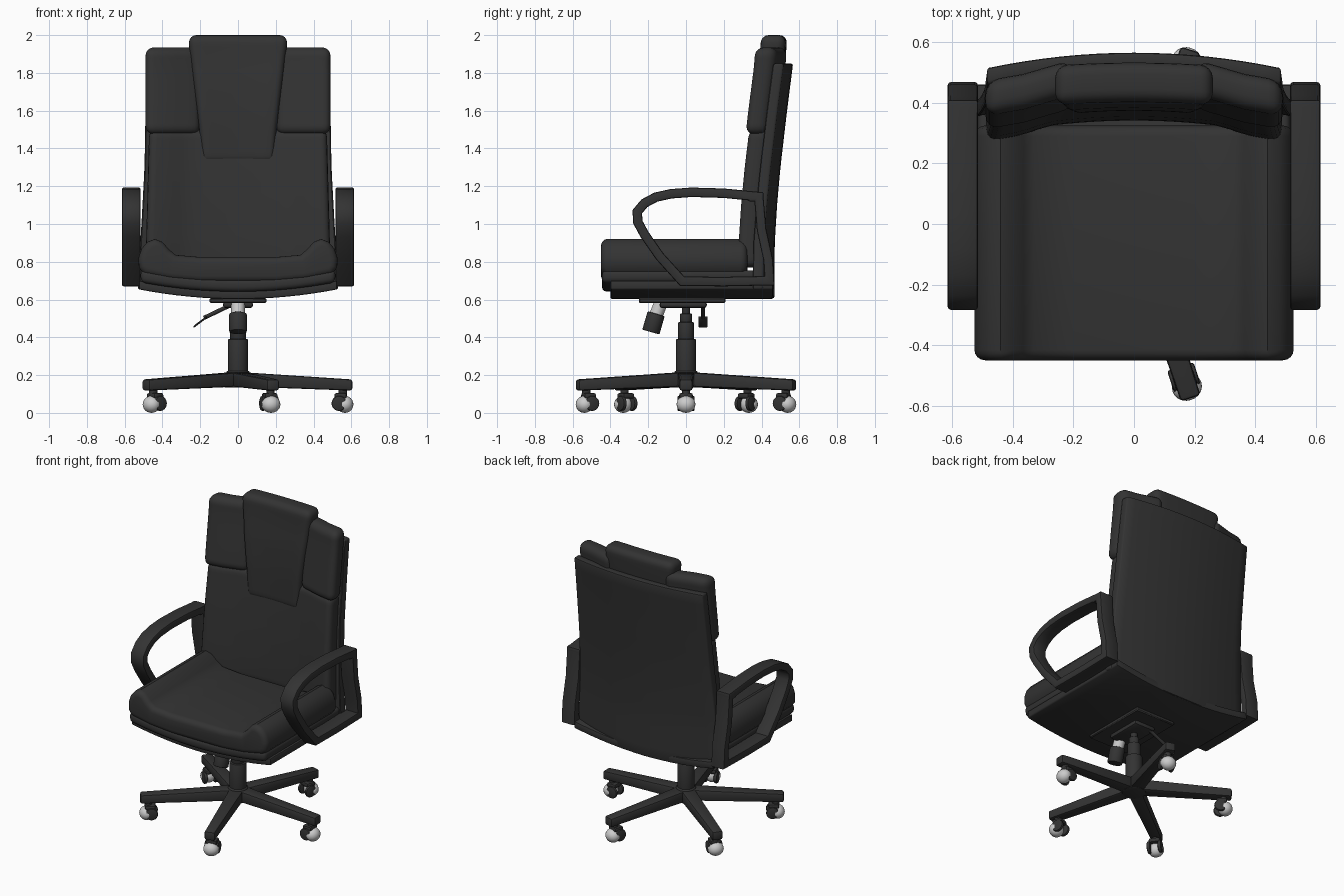
import bpy, bmesh, math
from mathutils import Vector, Matrix

if "Cube" in bpy.data.objects:
    bpy.data.objects.remove(bpy.data.objects["Cube"])


def material(name, v):
    m = bpy.data.materials.new(name)
    m.diffuse_color = (v, v, v, 1)
    m.use_nodes = True
    m.node_tree.nodes["Principled BSDF"].inputs["Base Color"].default_value = m.diffuse_color
    return m


BLACK = material("black leather and plastic", 0.033)
GREY = material("light grey", 0.6)


def finish(bm, name, mat=BLACK, f=None):
    if f:
        for v in bm.verts:
            v.co = Vector(f(*v.co))
    bmesh.ops.recalc_face_normals(bm, faces=bm.faces)
    me = bpy.data.meshes.new(name)
    bm.to_mesh(me)
    bm.free()
    me.materials.append(mat)
    ob = bpy.data.objects.new(name, me)
    bpy.context.collection.objects.link(ob)
    return ob


def bevel_sharp(bm, width, seg, angle=50):
    bmesh.ops.recalc_face_normals(bm, faces=bm.faces)
    es = [e for e in bm.edges if e.calc_face_angle(0) > math.radians(angle)]
    bmesh.ops.bevel(bm, geom=es, offset=width, segments=seg, profile=0.5,
                    affect='EDGES', clamp_overlap=True)


def box(name, lo, hi, r=0.0, seg=3, cuts=(0, 0, 0), f=None, mat=BLACK):
    """Rounded box, sliced for resolution, then bent by f."""
    bm = bmesh.new()
    bmesh.ops.create_cube(bm, size=1)
    for v in bm.verts:
        v.co = Vector([lo[i] + (v.co[i] + 0.5) * (hi[i] - lo[i]) for i in range(3)])
    if r:
        bevel_sharp(bm, r, seg)
    for i in range(3):
        for k in range(1, cuts[i] + 1):
            p, n = Vector(), Vector()
            p[i] = lo[i] + (hi[i] - lo[i]) * k / (cuts[i] + 1)
            n[i] = 1
            bmesh.ops.bisect_plane(bm, geom=bm.verts[:] + bm.edges[:] + bm.faces[:],
                                   plane_co=p, plane_no=n, dist=1e-5)
    return finish(bm, name, mat, f)


def rod(name, a, b, r1, r2=None, n=24, mat=BLACK, bevel=0.0):
    """Cylinder or cone from point a to point b."""
    a, b = Vector(a), Vector(b)
    bm = bmesh.new()
    bmesh.ops.create_cone(bm, cap_ends=True, segments=n, radius1=r1,
                          radius2=r1 if r2 is None else r2, depth=(b - a).length)
    if bevel:
        bevel_sharp(bm, bevel, 2)
    q = (b - a).to_track_quat('Z', 'Y').to_matrix().to_4x4()
    bmesh.ops.transform(bm, matrix=Matrix.Translation((a + b) / 2) @ q, verts=bm.verts)
    return finish(bm, name, mat)


def lerp(t, pts):
    for (a, va), (b, vb) in zip(pts, pts[1:]):
        if t <= b:
            return va + (vb - va) * max(0, (t - a) / (b - a))
    return pts[-1][1]


# Backrest lean: rear surface y for a height, with curve across the width
LEAN = [(0.6, 0.468), (0.9, 0.47), (1.1, 0.482), (1.3, 0.50), (1.6, 0.535),
        (1.85, 0.567), (2.0, 0.575)]


def back_y(x, z):
    return lerp(z, LEAN) - 0.05 * (x / 0.48) ** 2


# Back shell
def shell(x, y, z):
    w = lerp(z, [(0.65, 0.53), (1.3, 0.495), (1.85, 0.485)])
    zz = z + 0.05 * x * x * lerp(z, [(0.61, 1), (1.0, 0)])
    return x * w, back_y(x * w, z) + y, zz


box("back_shell", (-1, -0.055, 0.605), (1, 0, 1.85), 0.012, 2, (15, 0, 16), shell)


# Lower back pad, thicker at its sides
def lower_pad(x, y, z):
    w = lerp(z, [(0.8, 1.03), (1.5, 0.99)])
    side = min(1, max(0, (abs(x) - 0.27) / 0.1))
    front = min(1, max(0, (-0.05 - y) / 0.05))
    return x * w, back_y(x * w, z) + y - 0.02 * side * front, z


box("lower_back_pad", (-0.475, -0.128, 0.77), (0.475, -0.03, 1.50), 0.04, 4, (21, 0, 12), lower_pad)


# Upper side pads and the central head pad
def upper_pad(x, y, z):
    return x, back_y(x, z) + y - 0.02 * min(1, max(0, (abs(x) - 0.24) / 0.12)), z


for s, side in ((1, "right"), (-1, "left")):
    a, b = sorted((s * 0.2, s * 0.49))
    box("upper_back_pad_" + side, (a, -0.142, 1.475), (b, -0.025, 1.935), 0.045, 4,
        (6, 0, 7), upper_pad)


def head(x, y, z):
    w = lerp(z, [(1.3, 0.19), (1.5, 0.205), (1.95, 0.26), (2.0, 0.26)]) / 0.26
    sink = lerp(z, [(1.3, 0.045), (1.55, 0.015), (1.75, 0)])
    return x * w, lerp(z, LEAN) - 0.01 * (x / 0.26) ** 2 + y + sink, z


box("head_pad", (-0.26, -0.17, 1.32), (0.26, -0.04, 2.0), 0.04, 4, (5, 0, 10), head)


# Seat pan and lower cushion, both bowed upward at the sides
def bow(x, y, z):
    return x, y, z + 0.05 * (x / 0.52) ** 2


box("seat_pan", (-0.525, -0.40, 0.603), (0.525, 0.46, 0.65), 0.008, 2, (15, 0, 0), bow)
box("lower_cushion", (-0.515, -0.445, 0.642), (0.515, 0.40, 0.71), 0.025, 3, (15, 0, 0), bow)

# Dished seat cushion: cross profile swept from front to rear
half = [(0.2, 0.692), (0.36, 0.705), (0.50, 0.735), (0.525, 0.77), (0.527, 0.82), (0.51, 0.87),
        (0.48, 0.905), (0.44, 0.921), (0.40, 0.905), (0.365, 0.865), (0.33, 0.836), (0.2, 0.825)]
profile = half + [(-x, z) for x, z in reversed(half)]
bm = bmesh.new()
face = bm.faces.new([bm.verts.new((x, -0.45, z)) for x, z in profile])
ext = bmesh.ops.extrude_face_region(bm, geom=[face])
bmesh.ops.translate(bm, vec=(0, 0.775, 0),
                    verts=[g for g in ext["geom"] if isinstance(g, bmesh.types.BMVert)])
bevel_sharp(bm, 0.035, 4, 60)
finish(bm, "seat_cushion")

# Armrest loops: rectangular section swept round a closed side path
PATH = [(.385, 1.145), (.2, 1.163), (.03, 1.168), (-.08, 1.16), (-.16, 1.142), (-.22, 1.11),
        (-.258, 1.065), (-.255, 1.01), (-.22, .945), (-.14, .83), (-.02, .697), (.2, .695),
        (.442, .70), (.435, .81), (.40, .97)]
for s, side in ((1, "right"), (-1, "left")):
    bm = bmesh.new()
    rings = []
    for i, p in enumerate(PATH):
        p = Vector(p)
        d0 = (p - Vector(PATH[i - 1])).normalized()
        d1 = (Vector(PATH[(i + 1) % len(PATH)]) - p).normalized()
        t = (d0 + d1).normalized()
        n = Vector((-t.y, t.x)) * 0.025 / max(0.6, t.dot(d1))
        rings.append([bm.verts.new((s * x, p.x + k * n.x, p.y + k * n.y))
                      for x, k in ((.515, -1), (.615, -1), (.615, 1), (.515, 1))])
    for a, b in zip(rings, rings[1:] + rings[:1]):
        for j in range(4):
            bm.faces.new((a[j], a[j - 1], b[j - 1], b[j]))
    bmesh.ops.recalc_face_normals(bm, faces=bm.faces)
    long_edges = [e for e in bm.edges if e.calc_face_angle(0) > 1.3
                  and abs(e.verts[0].co.x - e.verts[1].co.x) < 1e-4]
    bmesh.ops.bevel(bm, geom=long_edges, offset=0.01, segments=2, profile=0.5, affect='EDGES')
    finish(bm, "armrest_" + side)
    box("arm_end_" + side, (min(s * .515, s * .615), 0.33, 1.12),
        (max(s * .515, s * .615), 0.41, 1.17), 0.008, 2)

# Tilt mechanism under the seat
box("mechanism_plate", (-0.15, -0.25, 0.582), (0.15, 0.21, 0.608), 0.006, 1)
box("mechanism_box", (-0.08, -0.14, 0.555), (0.08, 0.11, 0.59), 0.015, 2)
rod("tension_stem", (0, -0.13, 0.59), (0, -0.165, 0.50), 0.036, mat=GREY)
rod("tension_knob", (0, -0.158, 0.525), (0, -0.186, 0.428), 0.047, bevel=0.006)
rod("lever_rod", (-0.03, 0.09, 0.575), (-0.18, 0.09, 0.503), 0.011, n=12)
box("lever_paddle", (-0.235, 0.065, -0.006), (-0.165, 0.115, 0.006), 0.004, 1,
    f=lambda x, y, z: (x, y, z + 0.508 + (x + 0.165) * 0.75))

# Gas column
for i, (z0, z1, r) in enumerate([(0.14, 0.39, 0.053), (0.39, 0.48, 0.042),
                                 (0.48, 0.525, 0.032), (0.525, 0.59, 0.022)]):
    rod("column_%d" % (i + 1), (0, 0, z0), (0, 0, z1), r, bevel=0.004)
rod("base_hub", (0, 0, 0.135), (0, 0, 0.222), 0.075, 0.06, bevel=0.006)


# Five tapered legs, each with a caster at its end
def leg_shape(x, y, z):
    t = x / 0.605
    top, bottom = 0.217 - 0.04 * t, 0.14 - 0.022 * t
    return x, y * (0.046 - 0.012 * t), bottom + (top - bottom) * z


for i in range(5):
    turn = Matrix.Rotation(math.radians(72 * i), 4, 'Z')
    n = "_%d" % (i + 1)
    parts = [box("leg" + n, (0.02, -1, 0), (0.605, 1, 1), 0, f=leg_shape),
             rod("caster_stem" + n, (0.555, 0, 0.085), (0.555, 0, 0.13), 0.022, n=16),
             box("caster_hood" + n, (0.51, -0.036, 0.075), (0.575, 0.036, 0.105), 0.01, 2)]
    bevel_me = bmesh.new()
    bevel_me.from_mesh(parts[0].data)
    bevel_sharp(bevel_me, 0.012, 2)
    bevel_me.to_mesh(parts[0].data)
    bevel_me.free()
    for k in (-1, 1):
        parts.append(rod("caster_fork%s_%s" % (n, "left" if k > 0 else "right"),
                         (0.535, k * 0.024, 0.05), (0.535, k * 0.046, 0.05), 0.04, n=20, bevel=0.008))
    bm = bmesh.new()
    bmesh.ops.create_uvsphere(bm, u_segments=20, v_segments=12, radius=1)
    parts.append(finish(bm, "caster_wheel" + n, GREY,
                        lambda x, y, z: (0.566 + 0.045 * x, 0.05 * y, 0.045 + 0.045 * z)))
    for ob in parts:
        ob.data.transform(turn)

# Smooth shading with sharp corners kept
for ob in bpy.context.scene.objects:
    ob.select_set(True)
    bpy.context.view_layer.objects.active = ob
bpy.ops.object.shade_smooth_by_angle(angle=math.radians(40))
